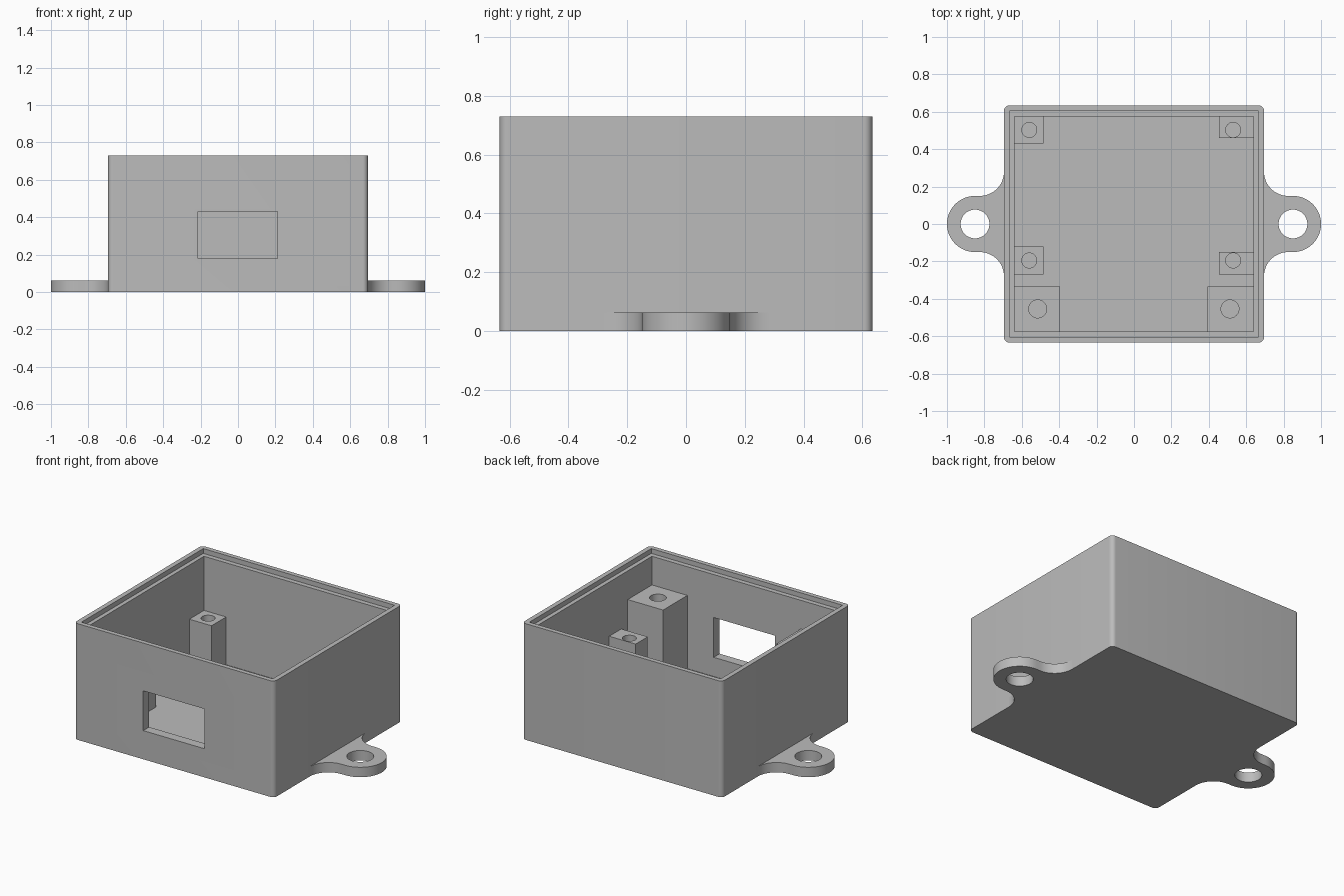
import bpy
import bmesh
from math import cos, sin, pi, radians

if "Cube" in bpy.data.objects:
    bpy.data.objects.remove(bpy.data.objects["Cube"], do_unlink=True)

grey = bpy.data.materials.new("plain grey")
grey.use_nodes = True
COLOUR = (0.5, 0.5, 0.5, 1)
grey.diffuse_color = COLOUR
grey.node_tree.nodes["Principled BSDF"].inputs["Base Color"].default_value = COLOUR


def arc(cx, cy, r, start, end, steps):
    angles = [radians(start + (end - start) * i / steps) for i in range(steps + 1)]
    return [(cx + r * cos(a), cy + r * sin(a)) for a in angles]


def rect(x0, x1, y0, y1):
    return [(x0, y0), (x1, y0), (x1, y1), (x0, y1)]


def prism(name, outline, z0, z1):
    """Extrude a flat outline from z0 up to z1."""
    bm = bmesh.new()
    base = bm.faces.new([bm.verts.new((x, y, z0)) for x, y in outline])
    top = bmesh.ops.extrude_face_region(bm, geom=[base])["geom"]
    moved = [v for v in top if isinstance(v, bmesh.types.BMVert)]
    bmesh.ops.translate(bm, verts=moved, vec=(0, 0, z1 - z0))
    bmesh.ops.recalc_face_normals(bm, faces=bm.faces)
    mesh = bpy.data.meshes.new(name)
    bm.to_mesh(mesh)
    bm.free()
    mesh.materials.append(grey)
    obj = bpy.data.objects.new(name, mesh)
    bpy.context.collection.objects.link(obj)
    return obj


def cylinder(name, x, y, r, z0, z1):
    return prism(name, arc(x, y, r, 0, 360, 40)[:-1], z0, z1)


def finish(obj, cutters):
    """Cut the holes, then smooth the curved walls."""
    bpy.ops.object.select_all(action="DESELECT")
    obj.select_set(True)
    bpy.context.view_layer.objects.active = obj
    for cutter in cutters:
        mod = obj.modifiers.new("cut", "BOOLEAN")
        mod.operation = "DIFFERENCE"
        mod.solver = "EXACT"
        mod.object = cutter
        bpy.ops.object.modifier_apply(modifier=mod.name)
        bpy.data.objects.remove(cutter, do_unlink=True)
    bpy.ops.object.shade_smooth_by_angle(angle=radians(30))


W, D, H = 0.695, 0.634, 0.73     # half width, half depth, height
IW, ID = 0.639, 0.575            # half size of the cavity
FLOOR, BEND = 0.06, 0.028

# Open case: rounded corners, cavity, stepped rim and front window
outline = []
for i, (sx, sy) in enumerate([(1, 1), (-1, 1), (-1, -1), (1, -1)]):
    outline += arc(sx * (W - BEND), sy * (D - BEND), BEND, 90 * i, 90 * i + 90, 8)
case = prism("case", outline, 0, H)
finish(case, [
    prism("cavity", rect(-IW, IW, -ID, ID), FLOOR, H + 0.1),
    prism("rim_step", rect(-0.665, 0.665, -0.605, 0.605), H - 0.03, H + 0.1),
    prism("window", rect(-0.215, 0.21, -D - 0.1, -ID + 0.03), 0.18, 0.43),
])

# Mounting ears with flared roots
for side, sx in (("left", 1), ("right", -1)):
    flare = 0.13
    ear_outline = arc(W + flare, -0.15 - flare, flare, 180, 90, 12)
    ear_outline += arc(0.85, 0, 0.15, -90, 90, 28)
    ear_outline += arc(W + flare, 0.15 + flare, flare, 270, 180, 12)
    ear = prism(side + "_ear", [(sx * x, y) for x, y in ear_outline], 0, 0.062)
    finish(ear, [cylinder("ear_hole", sx * 0.85, 0, 0.077, -0.1, 0.2)])

# Screw posts: outline, hole centre, hole radius, top height
EMBED = 0.01
L, R, F, B = -IW - EMBED, IW + EMBED, -ID - EMBED, ID + EMBED
posts = {
    "back_right_post": ((L, -0.485, 0.43, B), (-0.56, 0.503), 0.04, 0.36),
    "back_left_post": ((0.455, R, 0.46, B), (0.53, 0.503), 0.04, 0.36),
    "middle_right_post": ((L, -0.485, -0.27, -0.12), (-0.56, -0.195), 0.04, 0.36),
    "middle_left_post": ((0.455, R, -0.27, -0.15), (0.53, -0.195), 0.04, 0.36),
    "front_right_post": ((L, -0.395, F, -0.334), (-0.515, -0.454), 0.048, 0.52),
    "front_left_post": ((0.393, R, F, -0.334), (0.513, -0.454), 0.048, 0.52),
}
for name, (box, (hx, hy), r, top) in posts.items():
    post = prism(name, rect(*box), FLOOR - EMBED, top)
    finish(post, [cylinder("screw_hole", hx, hy, r, top - 0.25, top + 0.1)])
